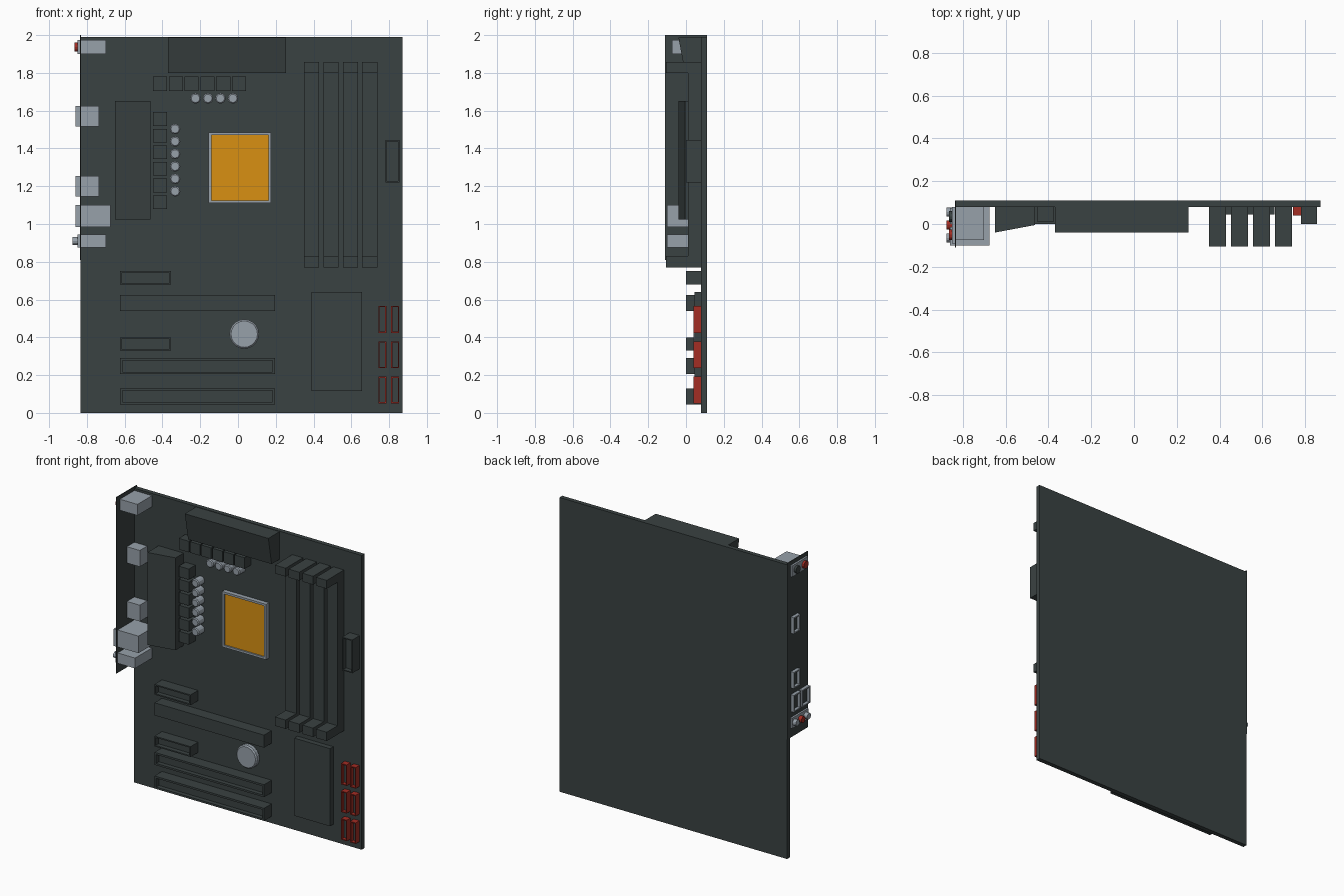
import bpy, bmesh, math
from mathutils import Matrix, Vector

old = bpy.data.objects.get("Cube")
if old:
    bpy.data.objects.remove(old, do_unlink=True)


def material(name, rgb):
    m = bpy.data.materials.new(name)
    m.use_nodes = True
    m.diffuse_color = (*rgb, 1)
    m.node_tree.nodes["Principled BSDF"].inputs["Base Color"].default_value = (*rgb, 1)
    return m


DARK = material("charcoal", (0.042, 0.054, 0.054))
GREY = material("metal_grey", (0.31, 0.355, 0.40))
GOLD = material("gold", (0.69, 0.28, 0.006))
RED = material("red", (0.37, 0.026, 0.017))

BOARD = 0.08          # front surface of the board
PLATE = -0.834        # plane of the rear port plate
FRONT, OUT = Vector((0, -1, 0)), Vector((-1, 0, 0))


def finish(bm, name, mats):
    me = bpy.data.meshes.new(name)
    bm.to_mesh(me)
    bm.free()
    for m in mats:
        me.materials.append(m)
    ob = bpy.data.objects.new(name, me)
    bpy.context.collection.objects.link(ob)
    return ob


def box(name, x, y, z, mat, recess=None, floor=None, face=FRONT, slope=None):
    """Box from ranges; recess = (margin, depth) cut into one face."""
    bm = bmesh.new()
    bmesh.ops.create_cube(bm, size=1)
    for v in bm.verts:
        v.co = [r[0] if c < 0 else r[1] for c, r in zip(v.co, (x, y, z))]
    if slope:
        slope(bm)
    bm.normal_update()
    if recess:
        f = max(bm.faces, key=lambda f: f.normal.dot(face))
        bmesh.ops.inset_individual(bm, faces=[f], thickness=recess[0])
        new = bmesh.ops.extrude_discrete_faces(bm, faces=[f])["faces"]
        bmesh.ops.translate(bm, verts=new[0].verts, vec=-face * recess[1])
        new[0].material_index = 1
    return finish(bm, name, [mat, floor or mat])


def cylinder(name, centre, r, length, mat, axis="Y", sides=12, bevel=0.0):
    bm = bmesh.new()
    bmesh.ops.create_cone(bm, cap_ends=True, segments=sides,
                          radius1=r, radius2=r, depth=length)
    if bevel:
        rims = [e for e in bm.edges if abs(e.verts[0].co.z - e.verts[1].co.z) < 1e-5]
        bmesh.ops.bevel(bm, geom=rims, offset=bevel, segments=1, affect="EDGES")
    turn = Matrix.Rotation(math.pi / 2, 4, "X" if axis == "Y" else "Y")
    bmesh.ops.transform(bm, matrix=Matrix.Translation(centre) @ turn, verts=bm.verts)
    return finish(bm, name, [mat])


# Board and rear port plate
box("board", (-0.833, 0.87), (BOARD, 0.11), (0, 1.99), DARK)
box("port_plate", (PLATE - 0.003, PLATE + 0.003), (-0.11, 0.11), (0.81, 2.0), DARK)


# Wedge heatsinks, taller on the outer side
def slope_down(bm):
    for v in bm.verts:
        if v.co.y < 0 and v.co.z < 1.9:
            v.co.y = -0.005


def slope_right(bm):
    for v in bm.verts:
        if v.co.y < 0 and v.co.x > -0.5:
            v.co.y = -0.005


box("top_heatsink", (-0.37, 0.255), (-0.04, BOARD), (1.80, 1.987), DARK, slope=slope_down)
box("side_heatsink", (-0.65, -0.463), (-0.04, BOARD), (1.025, 1.65), DARK, slope=slope_right)

# Power chokes and capacitors around the processor
for i in range(6):
    x, z = -0.45 + 0.0835 * i, 1.08 + 0.088 * i
    box(f"top_choke_{i}", (x, x + 0.075), (0.01, BOARD), (1.705, 1.78), DARK)
    box(f"side_choke_{i}", (-0.45, -0.375), (0.01, BOARD), (z, z + 0.072), DARK)
    cylinder(f"side_capacitor_{i}", (-0.333, 0.05, 1.173 + 0.066 * i), 0.028, 0.07,
             GREY, bevel=0.006)
for i in range(4):
    cylinder(f"top_capacitor_{i}", (-0.225 + 0.066 * i, 0.05, 1.665), 0.028, 0.07,
             GREY, bevel=0.006)

# Processor socket with gold contact field
box("processor_socket", (-0.155, 0.175), (0.05, BOARD), (1.11, 1.485), GREY,
    (0.02, 0.01), GOLD)

# Memory slots with tall end clips
for i in range(4):
    x = (0.35 + 0.1025 * i, 0.43 + 0.1025 * i)
    box(f"memory_slot_{i}", x, (0.01, BOARD), (0.83, 1.80), DARK)
    box(f"memory_clip_lower_{i}", x, (-0.105, BOARD), (0.77, 0.83), DARK)
    box(f"memory_clip_upper_{i}", x, (-0.105, BOARD), (1.80, 1.857), DARK)

# Power connector
box("power_connector", (0.78, 0.855), (0, BOARD), (1.22, 1.445), DARK, (0.01, 0.03))

# Expansion slots
for i, z in enumerate((0.33, 0.68)):
    box(f"short_slot_{i}", (-0.625, -0.355), (0, BOARD), (z, z + 0.07), DARK, (0.012, 0.03))
for i, z in enumerate((0.045, 0.205)):
    box(f"long_slot_{i}", (-0.625, 0.195), (0, BOARD), (z, z + 0.085), DARK, (0.03 * 0.6, 0.03))
box("graphics_slot", (-0.625, 0.195), (0, BOARD), (0.54, 0.625), DARK)

# Chipset cover and battery
box("chipset_cover", (0.39, 0.657), (0.045, BOARD), (0.115, 0.64), DARK)
cylinder("battery", (0.033, 0.06, 0.417), 0.078, 0.04, GREY, sides=20, bevel=0.008)

# Drive connectors
for i in range(3):
    for j in range(2):
        x, z = 0.743 + 0.068 * j, 0.05 + 0.187 * i
        box(f"drive_connector_{i}_{j}", (x, x + 0.042), (0.04, BOARD), (z, z + 0.142),
            RED, (0.009, 0.025), DARK)

# Port housings behind the plate: name, inner end, front y, height range
housings = [("audio_housing", -0.70, -0.075, (1.90, 1.975)),
            ("upper_port_housing", -0.735, 0.0, (1.515, 1.625)),
            ("lower_port_housing", -0.735, 0.0, (1.145, 1.255)),
            ("network_housing", -0.675, -0.1, (0.985, 1.10)),
            ("jack_housing", -0.70, -0.1, (0.875, 0.945))]
for name, end, front, z in housings:
    box(name, (PLATE, end), (front, BOARD), z, GREY)

# Open sockets on the outside of the plate
sockets = [("upper_port", (0.005, 0.075), (1.515, 1.625)),
           ("lower_port", (0.005, 0.075), (1.145, 1.255)),
           ("twin_port", (0.0, 0.075), (0.985, 1.10)),
           ("network_port", (-0.1, -0.015), (0.985, 1.10))]
for name, y, z in sockets:
    box(name, (-0.86, PLATE), y, z, GREY, (0.012, 0.02), DARK, OUT)

# Jack panels and round jacks
box("audio_panel", (-0.85, PLATE), (-0.09, BOARD), (1.90, 1.975), GREY)
box("jack_panel", (-0.85, PLATE), (-0.095, BOARD), (0.875, 0.945), GREY)
for y, mat in ((0.035, DARK), (-0.05, RED)):
    cylinder(f"audio_jack_{mat.name}", (-0.85, y, 1.937), 0.025, 0.03, mat, "X")
for i, (y, mat) in enumerate(((0.055, GREY), (-0.005, RED), (-0.065, GREY))):
    cylinder(f"small_jack_{i}", (-0.855, y, 0.91), 0.021, 0.04, mat, "X")
